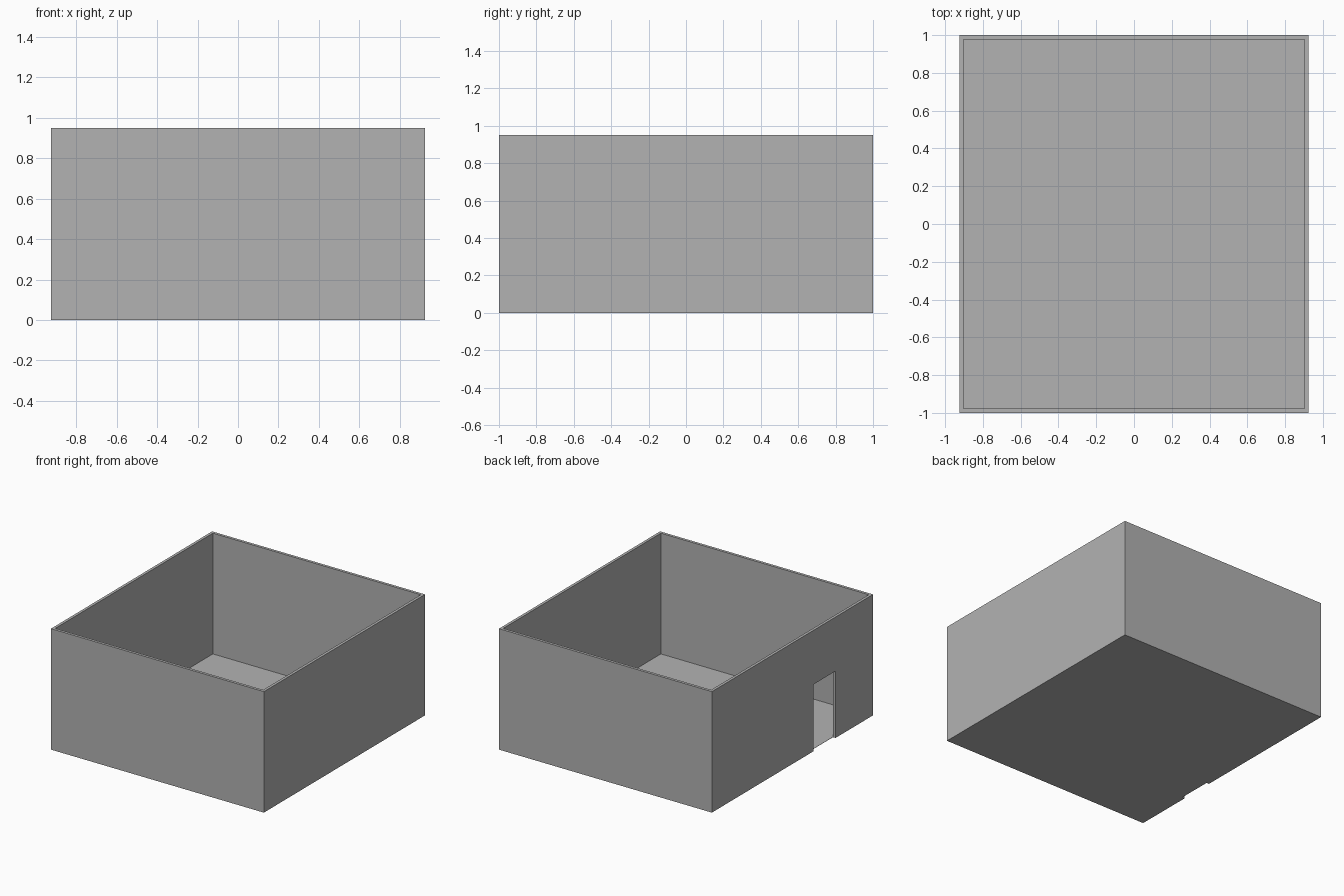
import bpy
import bmesh

cube = bpy.data.objects.get("Cube")
if cube:
    bpy.data.objects.remove(cube, do_unlink=True)

HALF_X, HALF_Y, HEIGHT = 0.925, 1.0, 0.95
WALL = 0.022
FLOOR = 0.002
DOOR_BACK, DOOR_FRONT, DOOR_TOP = -0.26, -0.535, 0.525

grey = bpy.data.materials.new("plain grey")
grey.use_nodes = True
colour = (0.448, 0.448, 0.448, 1)
grey.diffuse_color = colour
grey.node_tree.nodes["Principled BSDF"].inputs["Base Color"].default_value = colour


def make_object(name, bm):
    bmesh.ops.recalc_face_normals(bm, faces=bm.faces)
    mesh = bpy.data.meshes.new(name)
    bm.to_mesh(mesh)
    bm.free()
    mesh.materials.append(grey)
    obj = bpy.data.objects.new(name, mesh)
    bpy.context.collection.objects.link(obj)
    return obj


def box(name, low, high):
    bm = bmesh.new()
    bmesh.ops.create_cube(bm, size=1)
    for v in bm.verts:
        v.co = [(a + b) / 2 + c * (b - a) for a, b, c in zip(low, high, v.co)]
    return make_object(name, bm)


# Walls: one continuous rectangular ring
bm = bmesh.new()
corners = [(-1, -1), (1, -1), (1, 1), (-1, 1)]


def ring(inset, z):
    return [bm.verts.new((sx * (HALF_X - inset), sy * (HALF_Y - inset), z))
            for sx, sy in corners]


loops = [ring(0, 0), ring(0, HEIGHT), ring(WALL, HEIGHT), ring(WALL, 0)]
for k, loop in enumerate(loops):
    following = loops[(k + 1) % 4]
    for i in range(4):
        j = (i + 1) % 4
        bm.faces.new((loop[i], loop[j], following[j], following[i]))
walls = make_object("walls", bm)

# Doorway cut through the side wall, down to the ground
cutter = box("doorway_cutter",
             (-HALF_X - 0.1, DOOR_FRONT, -0.1),
             (-HALF_X + 0.1, DOOR_BACK, DOOR_TOP))
cutter.hide_render = True
cutter.hide_set(True)
cut = walls.modifiers.new("doorway", "BOOLEAN")
cut.operation = "DIFFERENCE"
cut.solver = "EXACT"
cut.object = cutter

# Thin floor between the walls
box("floor", (WALL - HALF_X, WALL - HALF_Y, 0), (HALF_X - WALL, HALF_Y - WALL, FLOOR))
